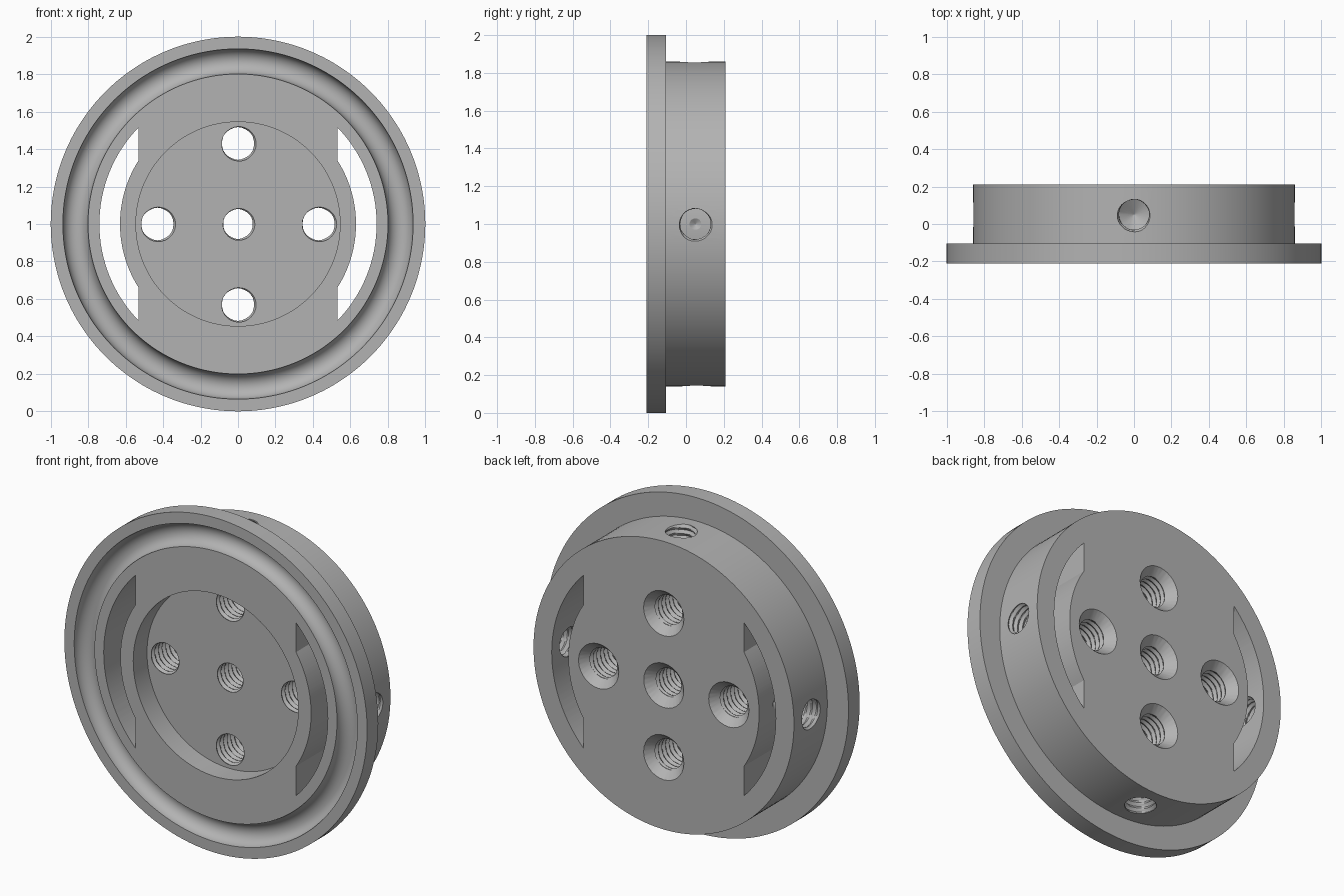
import bpy, bmesh, math
from mathutils import Matrix, Vector

cube = bpy.data.objects.get("Cube")
if cube:
    bpy.data.objects.remove(cube, do_unlink=True)

CENTRE = Vector((0, 0, 1))
HALF = 0.21        # half the thickness
TAU = math.tau

metal = bpy.data.materials.new("grey metal")
metal.use_nodes = True
grey = (0.45, 0.45, 0.45, 1)
metal.diffuse_color = grey
metal.node_tree.nodes["Principled BSDF"].inputs["Base Color"].default_value = grey


def make_object(name, bm):
    bmesh.ops.recalc_face_normals(bm, faces=bm.faces)
    mesh = bpy.data.meshes.new(name)
    bm.to_mesh(mesh)
    bm.free()
    mesh.materials.append(metal)
    obj = bpy.data.objects.new(name, mesh)
    bpy.context.collection.objects.link(obj)
    return obj


def lathe(name, profile, steps=144):
    """Spin (radius, y) points around the disc axis."""
    bm = bmesh.new()
    verts = [bm.verts.new((r, y, 0)) for r, y in profile]
    edges = [bm.edges.new(pair) for pair in zip(verts, verts[1:])]
    bmesh.ops.spin(bm, geom=verts + edges, cent=(0, 0, 0), axis=(0, 1, 0),
                   angle=TAU, steps=steps)
    bmesh.ops.remove_doubles(bm, verts=bm.verts, dist=1e-5)
    bmesh.ops.translate(bm, verts=bm.verts, vec=CENTRE)
    return make_object(name, bm)


def threaded_cutter(name, start, direction, radius, length, ends, pitch=0.034, depth=0.014):
    """Helical thread along a direction, followed by plain (distance, radius) rings."""
    bm = bmesh.new()
    count, rows = 28, round(length / pitch * 6)
    rings = []
    for i in range(rows + 1):
        t = length * i / rows
        ring = []
        for j in range(count):
            phase = (t / pitch - j / count) % 1
            r = radius + depth * (1 - abs(2 * phase - 1))
            a = TAU * j / count
            ring.append(bm.verts.new((r * math.cos(a), r * math.sin(a), t)))
        rings.append(ring)
    for t, r in ends:
        rings.append([bm.verts.new((r * math.cos(TAU * j / count),
                                    r * math.sin(TAU * j / count), t)) for j in range(count)])
    for a, b in zip(rings, rings[1:]):
        for j in range(count):
            k = (j + 1) % count
            bm.faces.new((a[j], a[k], b[k]))
            bm.faces.new((a[j], b[k], b[j]))
    bm.faces.new(rings[0])
    bm.faces.new(rings[-1])
    turn = Vector(direction).to_track_quat('Z', 'Y').to_matrix().to_4x4()
    bm.transform(Matrix.Translation(CENTRE + Vector(start)) @ turn)
    return make_object(name, bm)


def slot_cutter(name, side):
    """Curved slot between two arcs, cut straight at its ends."""
    outer, inner, flat = 0.74, 0.63, 0.53
    points = []
    for r, sign in ((outer, 1), (inner, -1)):
        limit = math.acos(flat / r)
        points += [(r * math.cos(limit * s), r * math.sin(limit * s))
                   for s in (sign * (i / 16 - 1) for i in range(33))]
    bm = bmesh.new()
    face = bm.faces.new([bm.verts.new((side * x, -0.4, z)) for x, z in points])
    extruded = bmesh.ops.extrude_face_region(bm, geom=[face])["geom"]
    bmesh.ops.translate(bm, vec=(0, 0.8, 0),
                        verts=[v for v in extruded if isinstance(v, bmesh.types.BMVert)])
    bmesh.ops.translate(bm, verts=bm.verts, vec=CENTRE)
    return make_object(name, bm)


# Flanged disc with a round ring groove and a shallow front recess
groove_mid, groove_r = 0.868, 0.067
groove = [(groove_mid - groove_r * math.cos(math.pi * i / 20),
           -HALF + groove_r * math.sin(math.pi * i / 20)) for i in range(21)]
floor_y = -0.08
profile = [(0, floor_y), (0.545, floor_y), (0.545, -HALF), *groove,
           (1, -HALF), (1, -0.105), (0.86, -0.105), (0.86, HALF), (0, HALF)]
disc = lathe("flanged_disc", profile)

cutters = [slot_cutter("left_slot_cutter", 1), slot_cutter("right_slot_cutter", -1)]

# Five threaded through holes, countersunk at the back
offset = 0.43
for x, z in ((0, 0), (offset, 0), (-offset, 0), (0, offset), (0, -offset)):
    radius = 0.085 if x or z else 0.078
    cutters.append(threaded_cutter("through_hole_cutter", (x, -0.15, z), (0, 1, 0), radius, 0.306,
                                   [(0.312, radius + 0.006), (0.37, 0.142)]))

# Four threaded blind holes in the rim, with drilled cone ends
for dx, dz in ((1, 0), (-1, 0), (0, 1), (0, -1)):
    cutters.append(threaded_cutter("rim_hole_cutter", (0.9 * dx, 0.05, 0.9 * dz), (-dx, 0, -dz),
                                   0.08, 0.235, [(0.24, 0.08), (0.288, 0.002)]))

bpy.context.view_layer.objects.active = disc
for cutter in cutters:
    cut = disc.modifiers.new("cut", 'BOOLEAN')
    cut.operation, cut.solver, cut.object = 'DIFFERENCE', 'EXACT', cutter
    bpy.ops.object.modifier_apply(modifier=cut.name)
    bpy.data.objects.remove(cutter, do_unlink=True)

bpy.ops.object.select_all(action='DESELECT')
disc.select_set(True)
bpy.ops.object.shade_smooth_by_angle(angle=math.radians(30))
